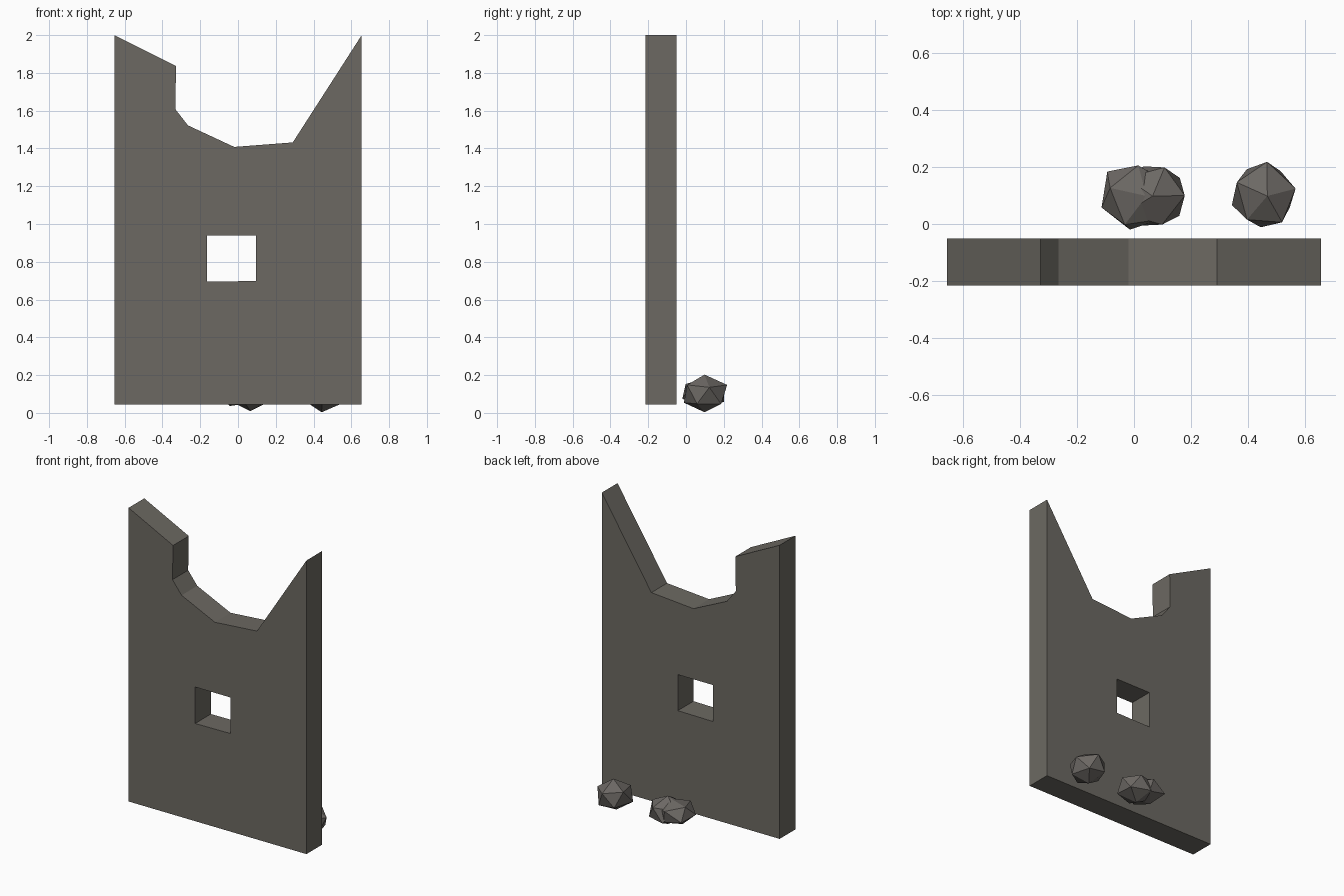
import bpy, bmesh, random
from mathutils import Vector, Matrix

if "Cube" in bpy.data.objects:
    bpy.data.objects.remove(bpy.data.objects["Cube"])

random.seed(4)


def material(name, color):
    mat = bpy.data.materials.new(name)
    mat.diffuse_color = (*color, 1)
    mat.use_nodes = True
    mat.node_tree.nodes["Principled BSDF"].inputs["Base Color"].default_value = mat.diffuse_color
    return mat


WALL = material("wall_stone", (0.150, 0.141, 0.122))
RUBBLE = material("rubble_stone", (0.150, 0.138, 0.127))


def add_object(name, bm, mat=None):
    bmesh.ops.recalc_face_normals(bm, faces=bm.faces)
    mesh = bpy.data.meshes.new(name)
    bm.to_mesh(mesh)
    bm.free()
    if mat:
        mesh.materials.append(mat)
    obj = bpy.data.objects.new(name, mesh)
    bpy.context.collection.objects.link(obj)
    return obj


def slab(name, profile, y0, y1, mat):
    """Extrude an (x, z) outline from y0 to y1."""
    bm = bmesh.new()
    face = bm.faces.new([bm.verts.new((x, y0, z)) for x, z in profile])
    out = bmesh.ops.extrude_face_region(bm, geom=[face], use_keep_orig=True)
    for v in out["geom"]:
        if isinstance(v, bmesh.types.BMVert):
            v.co.y = y1
    return add_object(name, bm, mat)


def rock(name, lumps, jitter=0.006):
    """Loose stone made of one or more squashed, slightly uneven icosahedra."""
    bm = bmesh.new()
    for centre, radii, turn, lean in lumps:
        mat = (Matrix.Translation(centre) @ Matrix.Diagonal((*radii, 1))
               @ Matrix.Rotation(lean, 4, 'Y') @ Matrix.Rotation(turn, 4, 'Z'))
        new = bmesh.ops.create_icosphere(bm, subdivisions=1, radius=1, matrix=mat)
        for v in new["verts"]:
            if abs(v.co.z - centre[2]) < radii[2] * 0.9:
                v.co += Vector([random.uniform(-jitter, jitter) for _ in range(3)])
    return add_object(name, bm, RUBBLE)


# Broken wall with a jagged top
wall = slab("broken_wall", [
    (-0.655, 0.045), (0.655, 0.045), (0.655, 2.0), (0.29, 1.432),
    (-0.02, 1.408), (-0.265, 1.522), (-0.332, 1.608), (-0.328, 1.837),
    (-0.655, 2.0)], -0.215, -0.05, WALL)

# Window opening
cutter = slab("window_cutter", [
    (-0.165, 0.695), (0.095, 0.698), (0.095, 0.938), (-0.165, 0.938)],
    -0.4, 0.2, WALL)
cutter.hide_render = True
cutter.hide_viewport = True
cut = wall.modifiers.new("window", 'BOOLEAN')
cut.operation = 'DIFFERENCE'
cut.solver = 'EXACT'
cut.object = cutter

# Fallen stones behind the wall
rock("double_stone", [((0.0, 0.098, 0.11), (0.128, 0.126, 0.078), 0.4, 0.35),
                      ((0.065, 0.098, 0.103), (0.130, 0.122, 0.094), 0.0, 0.0)])
rock("single_stone", [((0.455, 0.098, 0.103), (0.118, 0.128, 0.1), 0.25, 0.1)])
